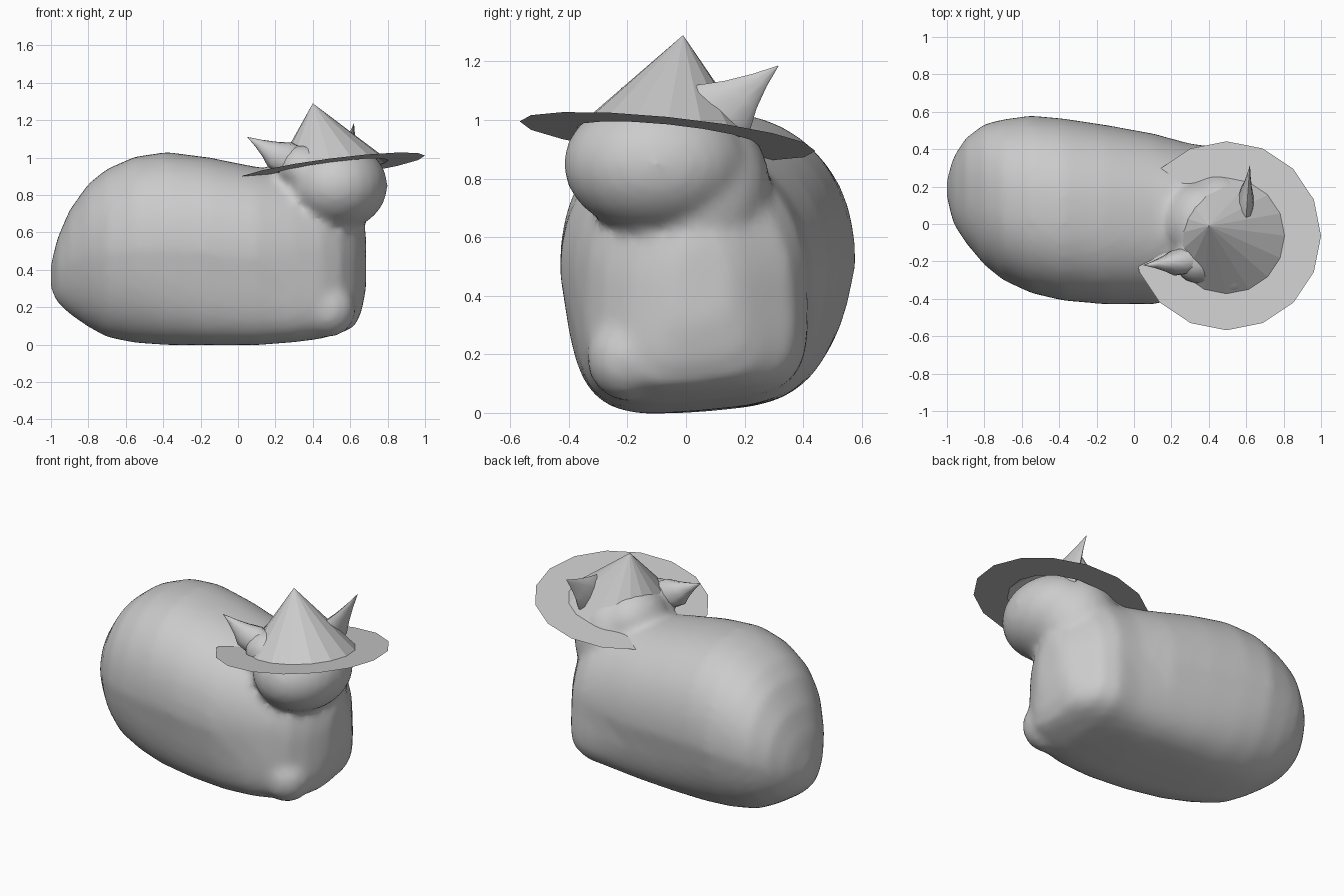
import bpy, bmesh, math
from mathutils import Vector, Matrix

if "Cube" in bpy.data.objects:
    bpy.data.objects.remove(bpy.data.objects["Cube"], do_unlink=True)

grey = bpy.data.materials.new("plain grey")
grey.use_nodes = True
grey.diffuse_color = (0.6, 0.6, 0.6, 1)
grey.node_tree.nodes["Principled BSDF"].inputs["Base Color"].default_value = (0.6, 0.6, 0.6, 1)


def make_object(name, bm):
    bmesh.ops.recalc_face_normals(bm, faces=bm.faces[:])
    mesh = bpy.data.meshes.new(name)
    bm.to_mesh(mesh)
    bm.free()
    mesh.materials.append(grey)
    obj = bpy.data.objects.new(name, mesh)
    bpy.context.collection.objects.link(obj)
    return obj


def activate(obj):
    bpy.ops.object.select_all(action='DESELECT')
    obj.select_set(True)
    bpy.context.view_layer.objects.active = obj


def loft(bm, rings):
    rows = [[bm.verts.new(p) for p in ring] for ring in rings]
    n = len(rows[0])
    for a, b in zip(rows, rows[1:]):
        for i in range(n):
            j = (i + 1) % n
            bm.faces.new((a[i], a[j], b[j], b[i]))
    bm.faces.new(rows[0][::-1])
    bm.faces.new(rows[-1])


def signed_power(value, e):
    return math.copysign(abs(value) ** e, value)


def body_ring(x, y0, y1, z0, z1, n=48):
    """Round top, flat tilted underside; the flanks tuck in at the rear and flare at the chest."""
    cy, cz, ry, rz = (y0 + y1) / 2, (z0 + z1) / 2, (y1 - y0) / 2, (z1 - z0) / 2
    front = min(1, max(0, (x - 0.05) / 0.45))
    rear = min(1, max(0, -x - 0.1) / 0.5)
    top_power, bottom_power = 2.3 - 0.55 * front, 4.5 - 1.6 * rear
    tuck = 0.18 - 0.25 * front
    ring = []
    for i in range(n):
        c, s = math.cos(2 * math.pi * i / n), math.sin(2 * math.pi * i / n)
        e = 2 / (top_power if s > 0 else bottom_power)
        across, up = signed_power(c, e), signed_power(s, e)
        low = max(0, -up)
        ring.append((x, cy + ry * across * (1 - tuck * low),
                     cz + rz * up + 0.035 * low * max(0, across + 0.3)))
    return ring


# Resting body: x, y low, y high, z low, z high
sections = [
    (-1.00, 0.14, 0.24, 0.29, 0.43), (-0.965, 0.00, 0.36, 0.22, 0.57),
    (-0.90, -0.10, 0.46, 0.16, 0.72), (-0.80, -0.22, 0.535, 0.09, 0.86),
    (-0.70, -0.30, 0.56, 0.035, 0.94), (-0.55, -0.37, 0.58, 0.005, 1.005),
    (-0.38, -0.41, 0.565, -0.005, 1.03), (-0.15, -0.43, 0.53, -0.005, 1.00),
    (0.10, -0.43, 0.485, -0.005, 0.95), (0.30, -0.385, 0.43, 0.01, 0.93),
    (0.45, -0.335, 0.41, 0.03, 0.92), (0.55, -0.275, 0.36, 0.06, 0.85),
    (0.62, -0.19, 0.26, 0.09, 0.76), (0.66, -0.11, 0.20, 0.17, 0.68),
    (0.685, -0.04, 0.14, 0.30, 0.60)]
bm = bmesh.new()
loft(bm, [body_ring(*s) for s in sections])

# Head, neck, back of the head, bulge below one ear and a front paw, fused with the body
for centre, radii in (((0.525, -0.10, 0.85), (0.275, 0.32, 0.24)),
                      ((0.46, 0.04, 0.76), (0.24, 0.25, 0.30)),
                      ((0.36, 0.00, 0.90), (0.19, 0.22, 0.18)),
                      ((0.34, -0.19, 0.95), (0.13, 0.13, 0.12)),
                      ((0.48, -0.20, 0.19), (0.15, 0.14, 0.15))):
    bmesh.ops.create_uvsphere(bm, u_segments=24, v_segments=14, radius=1,
                              matrix=Matrix.Translation(centre) @ Matrix.Diagonal((*radii, 1)))
body = make_object("body_and_head", bm)
remesh = body.modifiers.new("fuse", 'REMESH')
remesh.mode = 'VOXEL'
remesh.voxel_size = 0.025
smooth = body.modifiers.new("soften", 'SMOOTH')
smooth.factor, smooth.iterations = 0.5, 7
activate(body)
bpy.ops.object.convert(target='MESH')
bpy.ops.object.shade_smooth()
body.data.materials.clear()
body.data.materials.append(grey)


# Ears: flattened, tapering to a point
def ear(name, upper, lower, tip, thick):
    upper, lower, tip = Vector(upper), Vector(lower), Vector(tip)
    mid, wide = (upper + lower) / 2, (upper - lower) / 2
    side = (tip - mid).cross(wide).normalized() * thick
    rings = []
    for t, r in ((-0.35, 1.0), (0, 1.0), (0.3, 0.62), (0.65, 0.28), (1.0, 0.01)):
        c = mid.lerp(tip, t)
        rings.append([c + r * (wide * math.cos(a) + side * math.sin(a))
                      for a in (k * math.pi / 5 for k in range(10))])
    bm = bmesh.new()
    loft(bm, rings)
    obj = make_object(name, bm)
    activate(obj)
    bpy.ops.object.shade_smooth_by_angle(angle=math.radians(60))


ear("right_ear", (0.29, -0.19, 1.08), (0.16, -0.22, 0.95), (0.05, -0.22, 1.11), 0.07)
ear("left_ear", (0.60, 0.04, 1.12), (0.60, 0.22, 0.97), (0.62, 0.315, 1.185), 0.04)


# Pointed hat with a tilted brim
def hat_circle(radius, n=16):
    pts = []
    for i in range(n):
        a = 2 * math.pi * i / n
        x, y = radius * math.cos(a), radius * math.sin(a)
        pts.append((0.495 + x, -0.063 + y, 0.945 + 0.130 * x - 0.10 * y))
    return pts


bm = bmesh.new()
base = [bm.verts.new(p) for p in hat_circle(0.31)]
apex = bm.verts.new((0.40, -0.01, 1.29))
for i in range(16):
    bm.faces.new((base[i], base[(i + 1) % 16], apex))
make_object("hat_cone", bm)

bm = bmesh.new()
inner = [bm.verts.new(p) for p in hat_circle(0.31)]
outer = [bm.verts.new(p) for p in hat_circle(0.505)]
for i in range(16):
    j = (i + 1) % 16
    bm.faces.new((inner[i], outer[i], outer[j], inner[j]))
make_object("hat_brim", bm)
